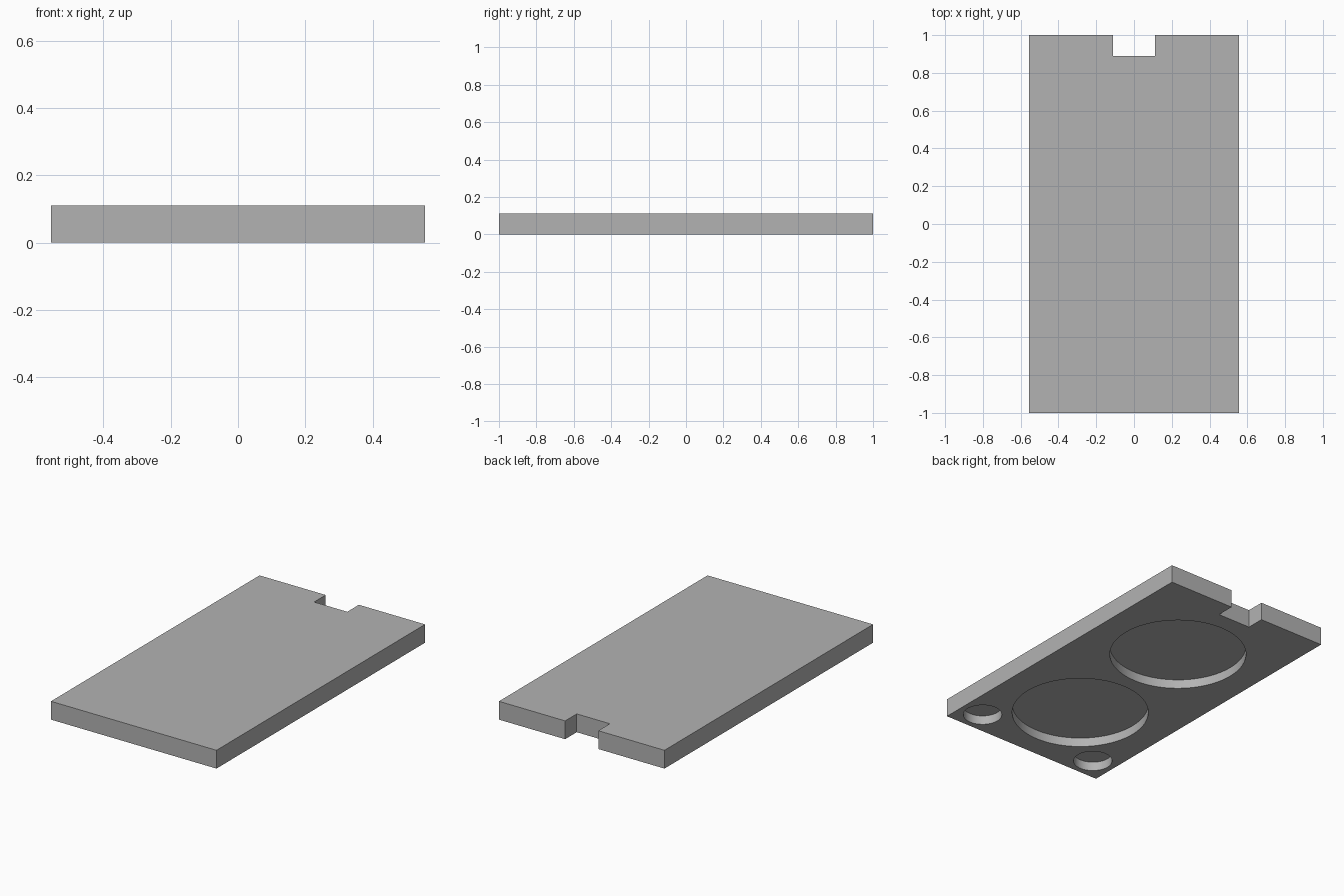
import bpy

cube = bpy.data.objects.get("Cube")
if cube:
    bpy.data.objects.remove(cube, do_unlink=True)

U = 1 / 9          # module: the plate is 10 x 18 x 1 modules
DEPTH = U / 2      # pocket depth

grey = bpy.data.materials.new("plain_grey")
grey.use_nodes = True
COLOUR = (0.45, 0.45, 0.45, 1)
grey.diffuse_color = COLOUR
grey.node_tree.nodes["Principled BSDF"].inputs["Base Color"].default_value = COLOUR


def box(name, size, location):
    bpy.ops.mesh.primitive_cube_add(size=1, location=location)
    ob = bpy.context.object
    ob.name = name
    ob.scale = size
    bpy.ops.object.transform_apply(location=False, rotation=False, scale=True)
    ob.data.materials.append(grey)
    return ob


def pocket(name, radius, x, y):
    bpy.ops.mesh.primitive_cylinder_add(vertices=96, radius=radius, depth=2 * DEPTH,
                                        location=(x, y, 0))
    ob = bpy.context.object
    ob.name = name
    ob.data.materials.append(grey)
    return ob


# Flat rectangular plate
plate = box("plate", (10 * U, 18 * U, U), (0, 0, U / 2))

# Notch through the rear edge, two large and two small pockets underneath
cutters = [
    box("notch_cutter", (2 * U, 2 * U, 3 * U), (0, 9 * U, U / 2)),
    pocket("rear_pocket_cutter", 3.5 * U, 0, 0.39),
    pocket("front_pocket_cutter", 3.5 * U, 0, -0.478),
]
for side, sign in (("left", 1), ("right", -1)):
    cutters.append(pocket(side + "_corner_pocket_cutter", U * 0.99, sign * 0.411, -0.856))

for cutter in cutters:
    mod = plate.modifiers.new(cutter.name, "BOOLEAN")
    mod.operation = "DIFFERENCE"
    mod.solver = "EXACT"
    mod.object = cutter
    cutter.hide_render = True
    cutter.hide_viewport = True

# Apply the cuts, then smooth the round walls only
bpy.ops.object.select_all(action="DESELECT")
plate.select_set(True)
bpy.context.view_layer.objects.active = plate
for mod in list(plate.modifiers):
    bpy.ops.object.modifier_apply(modifier=mod.name)
for cutter in cutters:
    bpy.data.objects.remove(cutter, do_unlink=True)
bpy.ops.object.shade_smooth_by_angle()
